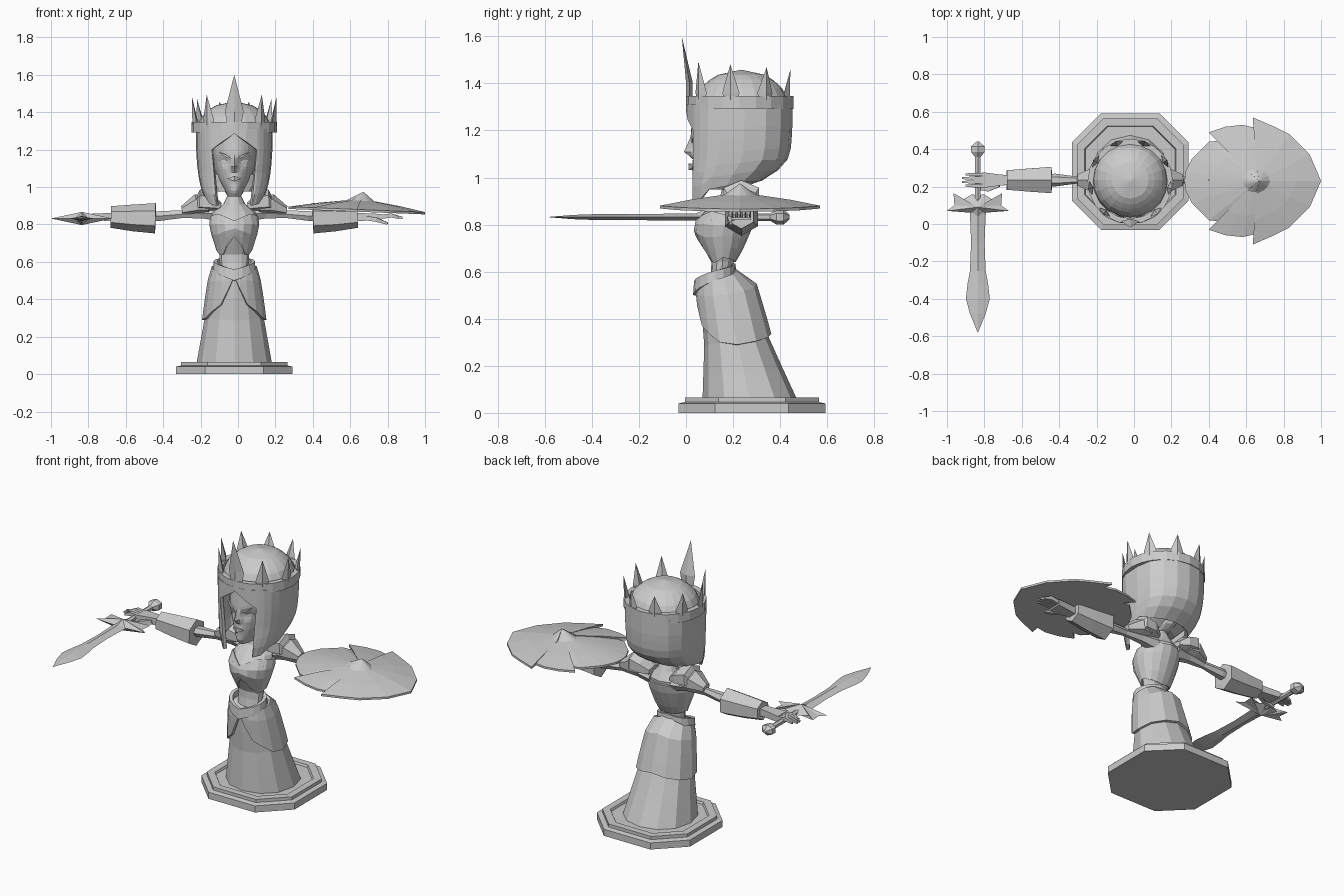
import bpy, math
from mathutils import Vector

if "Cube" in bpy.data.objects:
    bpy.data.objects.remove(bpy.data.objects["Cube"])

CX = -0.02                      # centre line of the figure
stone = bpy.data.materials.new("stone_grey")
stone.diffuse_color = (0.6, 0.6, 0.6, 1)
stone.use_nodes = True
stone.node_tree.nodes["Principled BSDF"].inputs["Base Color"].default_value = stone.diffuse_color


def make(name, verts, faces, thick=0.0):
    me = bpy.data.meshes.new(name)
    me.from_pydata([tuple(v) for v in verts], [], faces)
    me.materials.append(stone)
    ob = bpy.data.objects.new(name, me)
    bpy.context.collection.objects.link(ob)
    if thick:
        ob.modifiers.new("thickness", 'SOLIDIFY').thickness = thick
    return ob


def lerp(table, z):
    """Piecewise linear lookup in rows (key, values...) with rising keys."""
    if z <= table[0][0]:
        return table[0][1:]
    for a, b in zip(table, table[1:]):
        if z <= b[0]:
            t = (z - a[0]) / (b[0] - a[0])
            return tuple(p + (q - p) * t for p, q in zip(a[1:], b[1:]))
    return table[-1][1:]


def shell(name, prof, half, top, bot, rows, thick=0.0, e=1.0, bump=None):
    """Wrap around the body. prof: (z, half_width, y_front, y_back);
    half: angles 0 (front) to 180 (back); top, bot: (angle, z)."""
    angs = half + [-a for a in reversed(half[1:-1])]
    n, verts, faces = len(angs), [], []
    for r in range(rows + 1):
        for a in angs:
            zt, zb = lerp(top, abs(a))[0], lerp(bot, abs(a))[0]
            z = zt + (zb - zt) * r / rows
            rx, yf, yb = lerp(prof, z)
            s, c = math.sin(math.radians(a)), math.cos(math.radians(a))
            c = math.copysign(abs(c) ** e, c)
            p = Vector((CX + rx * s, (yf + yb) / 2 - (yb - yf) / 2 * c, z))
            verts.append(bump(p) if bump else p)
    for r in range(rows):
        for i in range(n):
            j = (i + 1) % n
            faces.append((r * n + i, (r + 1) * n + i, (r + 1) * n + j, r * n + j))
    if not thick:
        faces += [tuple(range(n)), tuple(reversed(range(rows * n, rows * n + n)))]
    return make(name, verts, faces, thick)


def beam(name, secs, n=4, turn=0.5):
    """Loft through sections (centre, half_side, half_height)."""
    axis = (Vector(secs[-1][0]) - Vector(secs[0][0])).normalized()
    up = Vector((0, 0, 1)) if abs(axis.z) < 0.8 else Vector((0, 1, 0))
    side = axis.cross(up).normalized()
    up = side.cross(axis)
    verts, faces = [], []
    for c, w, h in secs:
        for k in range(n):
            t = 2 * math.pi * (k + turn) / n
            f = 1 / math.cos(math.pi / n) if turn else 1
            verts.append(Vector(c) + side * w * f * math.cos(t) + up * h * f * math.sin(t))
    for r in range(len(secs) - 1):
        for k in range(n):
            m = (k + 1) % n
            faces.append((r * n + k, r * n + m, r * n + n + m, r * n + n + k))
    L = (len(secs) - 1) * n
    faces += [tuple(reversed(range(n))), tuple(range(L, L + n))]
    return make(name, verts, [tuple(reversed(f)) for f in faces])


def even(k):
    return [180 * i / k for i in range(k + 1)]


# stepped octagonal base with a sunken top
steps = [(0.312, 0), (0.312, 0.04), (0.285, 0.046), (0.285, 0.065), (0.245, 0.065), (0.24, 0.052)]
vs = [(CX + sx * h, 0.28 + sy * h, z) for h, z in steps for sx, sy in
      [(.5, -1), (1, -.5), (1, .5), (.5, 1), (-.5, 1), (-1, .5), (-1, -.5), (-.5, -1)]]
fs = [(r * 8 + i, r * 8 + (i + 1) % 8, r * 8 + 8 + (i + 1) % 8, r * 8 + 8 + i)
      for r in range(5) for i in range(8)]
make("base", vs, fs + [tuple(range(7, -1, -1)), tuple(range(40, 48))])

# gown
shell("skirt", [(.05, .203, .07, .475), (.3, .158, .078, .36), (.5, .125, .06, .28), (.6, .09, .07, .2)],
      even(6), [(0, .52), (180, .6)], [(0, .05)], 4, e=.9)
shell("overskirt", [(.29, .172, .06, .375), (.4, .158, .05, .345), (.5, .142, .04, .315),
                    (.55, .132, .045, .3), (.62, .1, .06, .2)],
      [0, 12, 27, 45, 65, 90, 120, 150, 180], [(0, .53), (180, .62)],
      [(0, .52), (27, .37), (65, .30), (90, .29), (180, .335)], 4, .015, .9)
shell("belt", [(.5, .118, .03, .22), (.64, .108, .04, .21)], even(8),
      [(0, .56), (90, .605), (180, .635)], [(0, .50), (90, .565), (180, .595)], 1, .02)

# torso and corset
trunk = [(.55, .085, .09, .2), (.63, .085, .105, .205), (.70, .108, .068, .245), (.77, .13, .032, .275),
         (.82, .136, .042, .295), (.87, .12, .09, .3), (.90, .08, .125, .29), (.925, .045, .15, .25), (1.0, .043, .14, .25)]
shell("torso", [(z, w - .008, f + .008, b - .008) for z, w, f, b in trunk],
      even(6), [(0, 1.0)], [(0, .55)], 10)
shell("corset", trunk, even(8), [(0, .82), (40, .86), (90, .84), (180, .85)],
      [(0, .735), (48, .63), (90, .66), (180, .64)], 4, .012)


# head with a sculpted nose, eye sockets and lips
def features(p):
    x, z = abs(p.x - CX), p.z
    if p.y < 0.13:
        p.y -= .04 * max(0, 1 - x / .024) * max(0, 1 - abs(z - 1.105) / (.02 if z < 1.105 else .07))
        p.y += .018 * max(0, 1 - abs(x - .045) / .035) * max(0, 1 - abs(z - 1.135) / .035)
        p.y -= .012 * max(0, 1 - x / .035) * max(0, 1 - abs(z - 1.045) / .02)
    return p


shell("head", [(.95, .035, .05, .2), (.975, .05, .03, .3), (1.04, .09, .03, .36), (1.12, .115, .028, .38),
               (1.18, .125, .02, .38), (1.3, .13, .03, .38)],
      [0, 9, 17, 25, 35, 50, 70, 90, 120, 150, 180], [(0, 1.3)], [(0, .95)], 22, bump=features)
for s, tag in ((-1, "left"), (1, "right")):
    for part, z0, z1, h, y in (("brow", 1.15, 1.185, .006, .028), ("eye", 1.13, 1.143, .007, .05)):
        beam(f"{tag}_{part}", [((CX + s * .018, y, z0), .004, .002), ((CX + s * .045, y + .002, (z0 + z1) / 2), .005, h),
                               ((CX + s * .08, y + .02, z1), .004, .001)])
for z in (1.038, 1.053):
    beam("lip", [((CX - .035, .033, 1.045), .004, .001), ((CX, .016, z), .006, .007), ((CX + .035, .033, 1.045), .004, .001)])

# parted hair with long front locks
shell("hair", [(.9, .145, .0, .30), (.985, .175, .0, .32), (1.03, .187, .0, .39), (1.07, .193, .0, .43),
               (1.13, .2, .0, .447), (1.22, .205, .0, .452), (1.31, .205, .0, .452)],
      [0, 18, 36, 41, 50, 62, 76, 92, 112, 135, 158, 180], [(0, 1.31)],
      [(0, 1.285), (36, 1.20), (41, .90), (62, .91), (76, .95), (112, .98), (180, .985)], 7, .02, .7)
shell("hair_underside", [(.97, .1, .1, .24), (1.07, .185, .1, .42)], even(8), [(0, 1.07)], [(0, .975)], 2)
shell("hair_dome", [(1.3 + .157 * math.sin(t), .2 * math.cos(t), .235 - .2 * math.cos(t), .235 + .2 * math.cos(t))
                    for t in [math.pi / 2 * i / 6 for i in range(7)]],
      even(10), [(0, 1.456)], [(0, 1.3)], 8)

# crown
CY = .228
shell("crown_band", [(1.29, .228, 0, .456), (1.35, .228, 0, .456)], even(10),
      [(0, 1.347)], [(0, 1.292)], 1, .03)
for i in range(9):
    a = math.radians(40 * i)
    w, tip, lean = (.05, 1.60, .022) if i == 0 else (.037, 1.505 - .012 * min(i, 9 - i), .005)
    out, tan = Vector((math.sin(a), -math.cos(a), 0)), Vector((math.cos(a), math.sin(a), 0))
    c = Vector((CX, CY, 0)) + out * .214
    mid = 1.345 + (.06 if i == 0 else .015)
    ring = lambda z, k: [c + tan * w * k + Vector((0, 0, z)), c + out * .014 + Vector((0, 0, z)),
                         c - tan * w * k + Vector((0, 0, z)), c - out * .014 + Vector((0, 0, z))]
    vs = ring(1.33, .75) + ring(mid, 1) + [c + out * (.01 + lean) + Vector((0, 0, tip))]
    fs = [(k, 4 + k, 4 + (k + 1) % 4, (k + 1) % 4) for k in range(4)] + [(4 + k, 8, 4 + (k + 1) % 4) for k in range(4)]
    make("crown_spike", vs, fs + [(0, 1, 2, 3)])

# arms, pauldrons, bracers and hands on both sides
AY = .235
for s, tag in ((-1, "left"), (1, "right")):
    P = lambda d, z, y=AY: (CX + s * d, y, z)
    beam(f"{tag}_arm", [(P(.07, .855), .05, .045), (P(.17, .86), .032, .032), (P(.28, .855), .018, .024),
                        (P(.40, .845), .034, .03), (P(.5, .84), .03, .028)], 6, 0)
    beam(f"{tag}_pauldron_inner", [(P(.07, .895), .05, .02), (P(.12, .915), .075, .045), (P(.185, .925), .075, .055), (P(.21, .90), .05, .03)], 6)
    beam(f"{tag}_pauldron_outer", [(P(.14, .90), .06, .04), (P(.2, .905), .065, .05), (P(.28, .875), .03, .02)], 6)
    beam(f"{tag}_bracer", [(P(.42, .833), .045, .045), (P(.422, .833), .07, .07), (P(.54, .835), .062, .062), (P(.66, .84), .052, .05), (P(.66, .84), .03, .03)], 6)
    beam(f"{tag}_palm", [(P(.64, .84), .025, .022), (P(.70, .84), .03, .02), (P(.79, .838), .042, .018)])
    for k in range(4):
        y = .205 + .02 * k
        d = .87 + (.03 if k in (1, 2) else .01)
        beam(f"{tag}_finger", [(P(.78, .84, y), .009, .012), (P(.84, .848, y), .009, .011), (P(d, .835, y), .005, .006)])
    beam(f"{tag}_thumb", [(P(.7, .835, .21), .012, .012), (P(.76, .825, .185), .011, .011), (P(.82, .805, .19), .006, .006)])

# sword, pointing forward
SX, SZ = -.835, .832
beam("sword_grip", [((SX, .05, SZ), .014, .014), ((SX, .38, SZ), .014, .014)], 6)
beam("sword_pommel", [((SX, .355, SZ), .012, .012), ((SX, .385, SZ), .036, .028), ((SX, .415, SZ), .036, .028), ((SX, .44, SZ), .008, .008)], 6)
beam("sword_blade", [((SX, y, SZ), w, h) for y, w, h in [(.1, .045, .016), (0, .04, .015), (-.1, .036, .014),
     (-.25, .042, .013), (-.32, .055, .013), (-.4, .064, .012), (-.48, .042, .009), (-.58, .001, .001)]], 4, 0)
half = [(0, .0), (.035, .06), (.165, .07), (.125, .10), (.13, .165), (.08, .13), (.03, .16), (0, .15)]
pts = half + [(-x, y) for x, y in reversed(half[1:-1])]
n = len(pts)
vs = [(SX + x, y, SZ) for x, y in pts] + [(SX, .09, SZ + .035), (SX, .09, SZ - .035)]
make("sword_guard", vs, [(i, (i + 1) % n, n) for i in range(n)] + [((i + 1) % n, i, n + 1) for i in range(n)])

# jagged shield lying over the right hand
half = [(.27, 0), (.275, .05), (.31, .12), (.40, .21), (.45, .215), (.40, .26), (.49, .29), (.58, .30),
        (.645, .285), (.635, .34), (.75, .29), (.83, .25), (.94, .14), (1.0, 0)]
pts = half + [(x, -y) for x, y in reversed(half[1:-1])]
n = len(pts)


def scaled(k, lift):
    return [(.66 + (x - .66) * k, .23 + y * k, .895 - .04 * (x - .27) * k + lift) for x, y in pts]


vs = scaled(1, -.012) + scaled(1, 0) + scaled(.62, .02) + scaled(.2, .035) + [(.67, .23, .975)]
fs = [(r * n + (i + 1) % n, r * n + i, r * n + n + i, r * n + n + (i + 1) % n) for r in range(3) for i in range(n)]
fs += [(3 * n + (i + 1) % n, 3 * n + i, 4 * n) for i in range(n)] + [tuple(range(n))]
make("shield", vs, fs)

# consistent outward normals on closed parts
import bmesh
for ob in bpy.data.objects:
    if not ob.modifiers:
        bm = bmesh.new()
        bm.from_mesh(ob.data)
        bmesh.ops.recalc_face_normals(bm, faces=bm.faces)
        bm.to_mesh(ob.data)
        bm.free()
